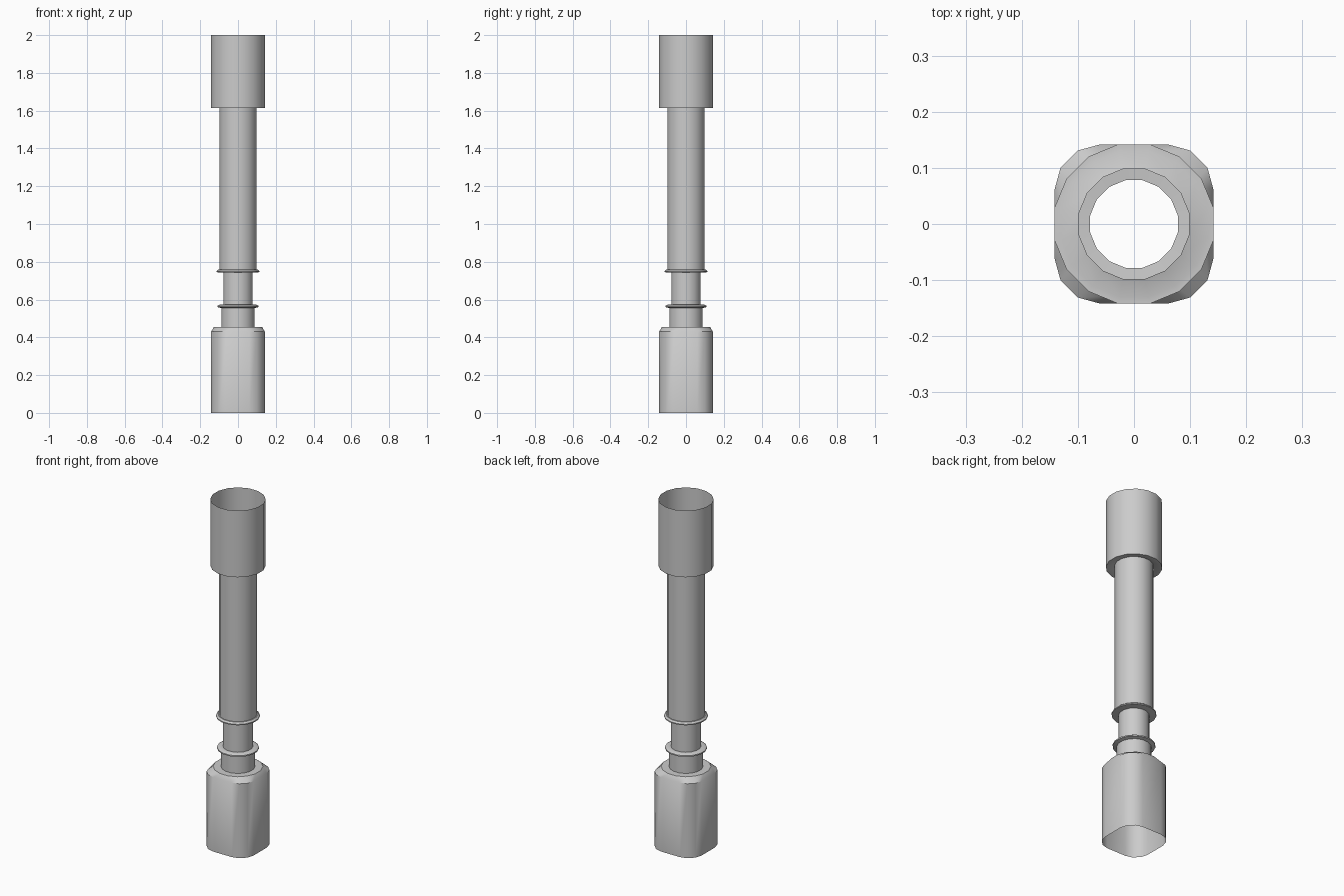
import bpy, bmesh, math

if "Cube" in bpy.data.objects:
    bpy.data.objects.remove(bpy.data.objects["Cube"])

SIDES = 16
HALF = math.pi / SIDES


def circle(apothem, z):
    r = apothem / math.cos(HALF)
    return [(r * math.cos(HALF * (2 * i + 1)), r * math.sin(HALF * (2 * i + 1)), z)
            for i in range(SIDES)]


def rounded_square(z):
    # one quadrant of the plinth outline, turned four times
    pts = []
    for q in range(4):
        c, s = (1, 0, -1, 0)[q], (0, 1, 0, -1)[q]
        for x, y in ((0.142, 0.06), (0.131, 0.1), (0.1, 0.131), (0.06, 0.142)):
            pts.append((c * x - s * y, s * x + c * y, z))
    return pts


def shell(name, rings):
    bm = bmesh.new()
    loops = [[bm.verts.new(p) for p in ring] for ring in rings]
    for a, b in zip(loops, loops[1:]):
        for i in range(SIDES):
            j = (i + 1) % SIDES
            bm.faces.new((a[i], a[j], b[j], b[i]))
    me = bpy.data.meshes.new(name)
    bm.to_mesh(me)
    bm.free()
    ob = bpy.data.objects.new(name, me)
    bpy.context.collection.objects.link(ob)
    bpy.context.view_layer.objects.active = ob
    ob.select_set(True)
    bpy.ops.object.shade_smooth_by_angle(angle=math.radians(35))
    ob.select_set(False)


def turned(name, profile):
    shell(name, [circle(r, z) for r, z in profile])


# square plinth, open below, bevelled to a round shoulder
shell("plinth", [rounded_square(0), rounded_square(0.43),
                 circle(0.128, 0.455), circle(0.088, 0.455)])

# neck with lower flange, then waist with upper flange
turned("lower_neck", [(0.088, 0.455), (0.088, 0.555), (0.108, 0.56),
                      (0.108, 0.567), (0.098, 0.573), (0.078, 0.573)])
turned("waist", [(0.078, 0.573), (0.078, 0.742), (0.113, 0.745),
                 (0.113, 0.751), (0.104, 0.759), (0.098, 0.759)])

# long shaft
turned("shaft", [(0.098, 0.759), (0.098, 1.625)])

# open cup at the top
turned("top_cup", [(0.098, 1.625), (0.13, 1.615), (0.142, 1.615), (0.142, 2.0)])
